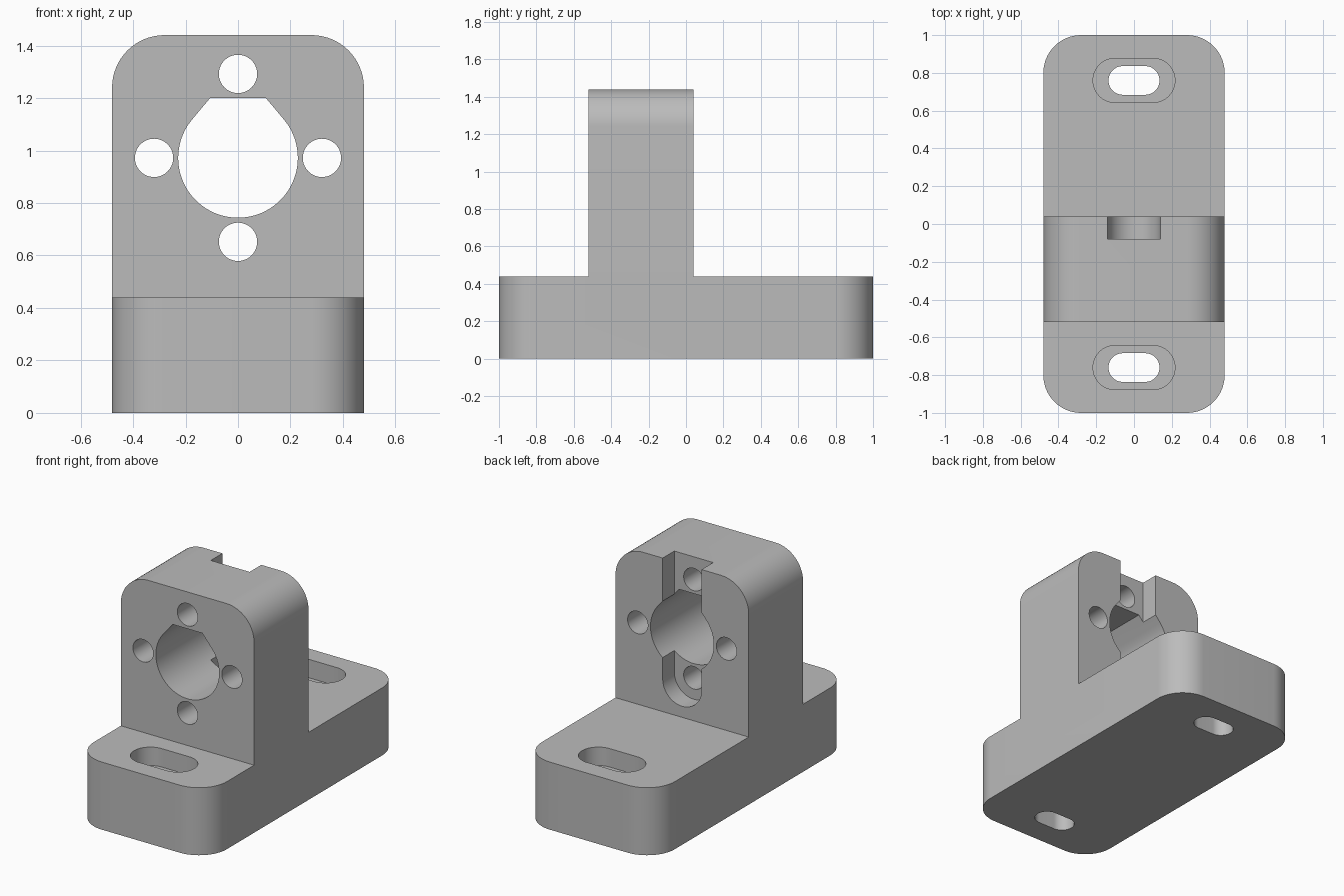
import bpy, bmesh
from math import sin, cos, radians

cube = bpy.data.objects.get("Cube")
if cube:
    bpy.data.objects.remove(cube, do_unlink=True)

# One plain grey for the whole part
grey = bpy.data.materials.new("plain grey")
grey.use_nodes = True
COLOUR = (0.5, 0.5, 0.5, 1)
grey.diffuse_color = COLOUR
grey.node_tree.nodes["Principled BSDF"].inputs["Base Color"].default_value = COLOUR

BORE_Z = 0.972


def arc(cx, cy, r, start, end, steps=16):
    angles = [radians(start + (end - start) * i / steps) for i in range(steps + 1)]
    return [(cx + r * cos(a), cy + r * sin(a)) for a in angles]


def rounded_rect(x0, x1, y0, y1, low, high):
    """Outline with separate radii for the lower and upper corners."""
    return (arc(x1 - high, y1 - high, high, 0, 90)
            + arc(x0 + high, y1 - high, high, 90, 180)
            + arc(x0 + low, y0 + low, low, 180, 270)
            + arc(x1 - low, y0 + low, low, 270, 360))


def slot(cx, cy, half_x, r):
    return rounded_rect(cx - half_x, cx + half_x, cy - r, cy + r, r, r)


def prism(name, outline, axis, lo, hi):
    """Extrude an outline along Z (points are x, y) or Y (points are x, z)."""
    points = list(dict.fromkeys((round(a, 5) + 0.0, round(b, 5) + 0.0) for a, b in outline))
    bm = bmesh.new()

    def ring(d):
        return [bm.verts.new((a, b, d) if axis == "Z" else (a, d, b)) for a, b in points]

    bottom, top = ring(lo), ring(hi)
    bm.faces.new(bottom)
    bm.faces.new(top)
    for i in range(len(points)):
        j = (i + 1) % len(points)
        bm.faces.new((bottom[i], bottom[j], top[j], top[i]))
    bmesh.ops.recalc_face_normals(bm, faces=bm.faces)
    mesh = bpy.data.meshes.new(name)
    bm.to_mesh(mesh)
    bm.free()
    mesh.materials.append(grey)
    obj = bpy.data.objects.new(name, mesh)
    bpy.context.collection.objects.link(obj)
    return obj


def combine(target, tool, operation):
    mod = target.modifiers.new(operation.lower(), "BOOLEAN")
    mod.operation, mod.solver, mod.object = operation, "EXACT", tool
    bpy.context.view_layer.objects.active = target
    bpy.ops.object.modifier_apply(modifier=mod.name)
    bpy.data.objects.remove(tool, do_unlink=True)


# Base block joined to the upright block
bracket = prism("mounting_bracket", rounded_rect(-0.48, 0.48, -1, 1, 0.2, 0.2), "Z", 0, 0.44)
upright = prism("upright", rounded_rect(-0.48, 0.48, 0.2, 1.44, 0, 0.2), "Y", -0.52, 0.04)
combine(bracket, upright, "UNION")

# Central bore with a flat-topped teardrop roof
R = 0.228
roof = R * (1 - sin(radians(40))) / cos(radians(40))
bore = arc(0, BORE_Z, R, 140, 400, 64) + [(roof, BORE_Z + R), (-roof, BORE_Z + R)]
cutters = [prism("bore_cutter", bore, "Y", -0.8, 0.3)]

# Relief channel in the rear face, open at the top
channel = rounded_rect(-0.14, 0.14, BORE_Z - 0.46, 1.6, 0.14, 0)
cutters.append(prism("channel_cutter", channel, "Y", -0.08, 0.3))

# Four screw holes around the bore
for dx, dz in ((0.32, 0), (-0.32, 0), (0, 0.32), (0, -0.32)):
    hole = slot(dx, BORE_Z + dz, 0.073, 0.073)
    cutters.append(prism("screw_cutter", hole, "Y", -0.8, 0.3))

# Counterbored mounting slots at both ends of the base
for y in (-0.76, 0.76):
    cutters.append(prism("slot_cutter", slot(0, y, 0.135, 0.076), "Z", -0.2, 0.6))
    cutters.append(prism("counterbore_cutter", slot(0, y, 0.217, 0.117), "Z", 0.32, 0.6))

for cutter in cutters:
    combine(bracket, cutter, "DIFFERENCE")

bpy.ops.object.select_all(action="DESELECT")
bracket.select_set(True)
bpy.context.view_layer.objects.active = bracket
bpy.ops.object.shade_smooth_by_angle(angle=radians(30))
